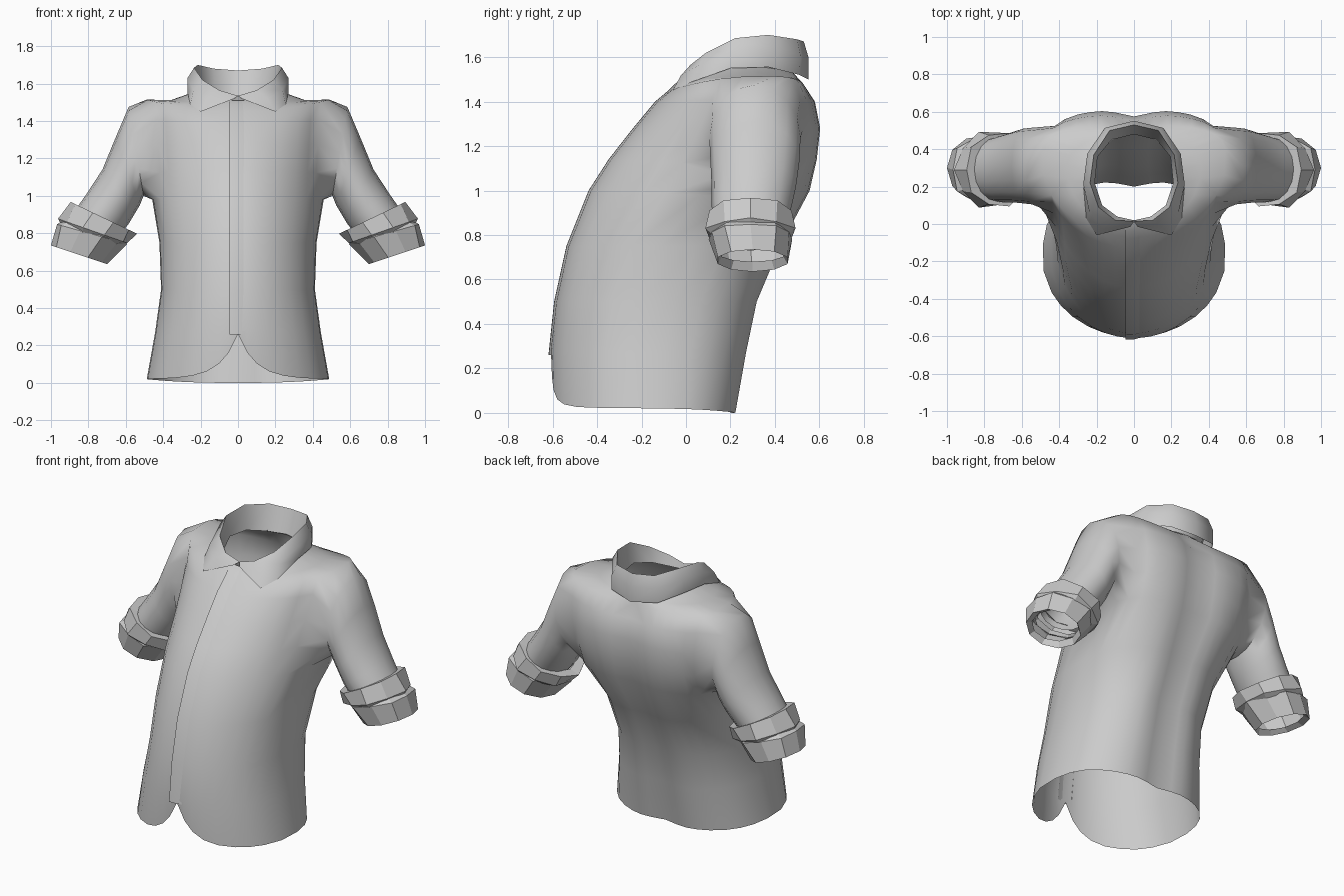
import bpy, bmesh
from math import sin, cos, radians, pi, sqrt, exp
from mathutils import Vector

if "Cube" in bpy.data.objects:
    bpy.data.objects.remove(bpy.data.objects["Cube"])


def make(name, verts, faces, angle=None, mirror=True):
    me = bpy.data.meshes.new(name)
    me.from_pydata([tuple(v) for v in verts], [], faces)
    bm = bmesh.new()
    bm.from_mesh(me)
    loose = [v for v in bm.verts if not v.link_faces]
    bmesh.ops.delete(bm, geom=loose, context='VERTS')
    bmesh.ops.recalc_face_normals(bm, faces=bm.faces)
    bm.to_mesh(me)
    bm.free()
    if angle:
        me.shade_smooth()
        me.set_sharp_from_angle(angle=radians(angle))
    ob = bpy.data.objects.new(name, me)
    bpy.context.collection.objects.link(ob)
    if mirror:
        m = ob.modifiers.new("mirror", 'MIRROR')
        m.use_clip = True
        m.merge_threshold = 0.0005
    return ob


def loft_faces(rows, n, closed, start=0):
    f = []
    for r in range(rows - 1):
        for k in range(n if closed else n - 1):
            a, b = start + r * n, start + (r + 1) * n
            j = (k + 1) % n
            f.append((a + k, a + j, b + j, b + k))
    return f


def sleeve_ring(ox, oz, ix, iz, yc, ry, n=16, shift=2, ruffle=0):
    """Ring through an outer and an inner point, starting near the underarm."""
    c = Vector(((ox + ix) / 2, yc, (oz + iz) / 2))
    d = Vector((ix, yc, iz)) - c
    out = []
    for k in range(n):
        a = (k - shift) / n * 2 * pi
        s = 1 + ruffle * (-1) ** k
        out.append(c + d * cos(a) * s + Vector((0, ry * sin(a) * s, 0)))
    return out


# torso levels: half width, y front, y of side, y back, z front, z side, z back
ROWS = [
    (.49, -.605, -.18, .235, .02, .02, .0),
    (.445, -.61, -.17, .285, .28, .27, .27),
    (.413, -.585, -.13, .335, .50, .50, .50),
    (.422, -.53, -.03, .44, .75, .75, .75),
    (.46, -.43, .17, .565, 1.0, .98, 1.0),
    (.465, -.34, .24, .595, 1.14, 1.12, 1.14),
    (.475, -.23, .28, .61, 1.28, 1.27, 1.28),
    (.485, -.13, .31, .585, 1.40, 1.41, 1.40),
    (.49, -.07, .33, .53, 1.45, 1.515, 1.48),
    (.36, -.03, .30, .50, 1.49, 1.512, 1.51),
    (.225, .01, .25, .48, 1.51, 1.56, 1.53),
]
COLS = [-90, -84, -78, -70, -60, -48, -37, -26, -10, 6, 20, 32, 45, 58, 68, 76, 83, 90]
C0, C1, R0, R1 = 7, 11, 4, 8      # armhole block
N = len(COLS)

# torso half with armhole
verts = []
for r, (w, yf, yc, yb, zf, zs, zb) in enumerate(ROWS):
    for deg in COLS:
        s, c = sin(radians(deg)), cos(radians(deg))
        if abs(deg) == 90:
            c = 0
        z = zs + ((zb if s > 0 else zf) - zs) * s * s
        if s > 0 and r < 9:                          # broad flat back
            s = s ** (.8 if r < 4 else .6 if r == 4 else .47)
            c = c ** (.8 if r < 4 else .72)
        x = w * c
        y = yc + s * (yb - yc if s > 0 else yc - yf)
        if s > 0 and r < 9:
            y -= .035 * exp(-(x / .1) ** 2)          # groove down the back
        elif r == 0 and s <= 0:
            z += .24 * exp(-x / .095)                # rounded front hem
        verts.append(Vector((x, y, z)))
faces = []
for r in range(len(ROWS) - 1):
    for c in range(N - 1):
        if not (R0 <= r < R1 and C0 <= c < C1):
            a = r * N + c
            faces.append((a, a + 1, a + N + 1, a + N))

# sleeve grown out of the armhole loop
loop = [R0 * N + c for c in range(C0, C1)]
loop += [r * N + C1 for r in range(R0, R1)]
loop += [R1 * N + c for c in range(C1, C0, -1)]
loop += [r * N + C0 for r in range(R1, R0, -1)]
SLEEVE = [
    (.585, 1.475, .505, 1.0, .31, .205),
    (.655, 1.31, .525, .95, .31, .2),
    (.725, 1.14, .555, .90, .305, .19),
    (.81, 1.01, .585, .85, .295, .18),
    (.88, .91, .64, .78, .29, .165),
]
base = len(verts)
for p in SLEEVE:
    verts += sleeve_ring(*p)
for k in range(16):
    j = (k + 1) % 16
    faces.append((loop[k], loop[j], base + j, base + k))
faces += loft_faces(len(SLEEVE), 16, True, base)
make("shirt_body", verts, faces, 80)

# rolled cuffs: two crumpled bands, faceted
BANDS = {
    "cuff_upper_roll": [
        (.85, .945, .60, .82, .29, .165, 0),
        (.90, .97, .545, .80, .29, .20, .03),
        (.955, .875, .585, .745, .29, .205, -.04),
        (.93, .82, .64, .73, .29, .165, 0)],
    "cuff_lower_roll": [
        (.92, .88, .62, .76, .29, .17, 0),
        (.975, .85, .60, .745, .29, .19, .04),
        (1.0, .735, .70, .635, .30, .165, 0),
        (.96, .745, .71, .68, .30, .145, 0)],
}
for name, band in BANDS.items():
    v = []
    for ox, oz, ix, iz, yc, ry, ruf in band:
        v += sleeve_ring(ox, oz, ix, iz, yc, ry, n=10, shift=0, ruffle=ruf)
    make(name, v, loft_faces(len(band), 10, True))

# collar: stand, fold and turned-down leaf, front to back
stand = [(0, .02, 1.50), (.09, .04, 1.505), (.17, .1, 1.53), (.21, .22, 1.56),
         (.195, .36, 1.55), (.12, .45, 1.53), (0, .48, 1.53)]
fold = [(0, .015, 1.535), (.10, .02, 1.565), (.19, .09, 1.62), (.235, .22, 1.685),
        (.215, .37, 1.70), (.13, .50, 1.68), (0, .53, 1.67)]
leaf = [(.02, -.015, 1.52), (.20, -.06, 1.45), (.255, .03, 1.49), (.27, .20, 1.55),
        (.25, .37, 1.555), (.16, .51, 1.52), (0, .55, 1.50)]
bulge = [(Vector(a) + Vector(b)) / 2 + Vector((.08 * a[0], .012 * (i - 2) / 4, .01))
         for i, (a, b) in enumerate(zip(fold, leaf))]
bulge[0] = (Vector(fold[0]) + Vector(leaf[0])) / 2
make("collar", stand + fold + bulge + leaf, loft_faces(4, 7, False), 50)

# overlapping front placket, its inner side sunk into the torso
v = []
for w, yf, yc, yb, zf, zs, zb in ROWS[1:]:
    for x, off in ((-.045, 0), (-.045, .011), (0, .007), (.06, -.006)):
        y = yc - (yc - yf) * sqrt(1 - (x / w) ** 2) - off
        v.append((x, y, zf - (.02 if zf < .3 else 0)))
make("front_placket", v, loft_faces(len(ROWS) - 1, 4, False), 40, mirror=False)
